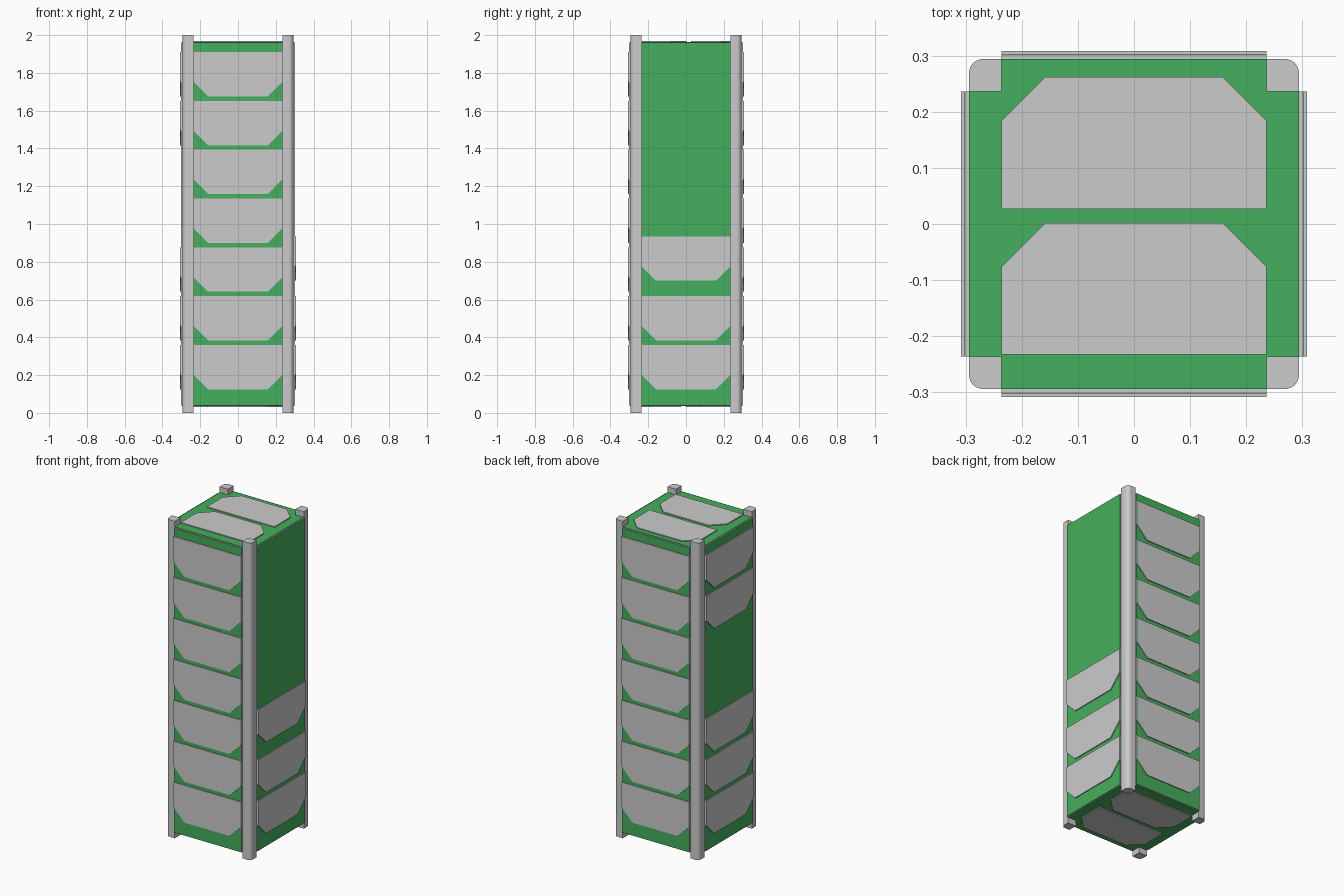
import bpy, bmesh, math
from mathutils import Matrix

if "Cube" in bpy.data.objects:
    bpy.data.objects.remove(bpy.data.objects["Cube"])

green = bpy.data.materials.new("green_board")
green.diffuse_color = (0.06, 0.43, 0.11, 1)
green.use_nodes = True
green.node_tree.nodes["Principled BSDF"].inputs["Base Color"].default_value = green.diffuse_color

A, B, H = 0.236, 0.294, 2.0      # rail inner edge, rail outer edge, height
Z0, Z1 = 0.04, 1.96              # board extent


def prism(name, pts, d0, d1, matrix, mat=None):
    """Extrude a 2D outline from depth d0 to d1, then place it."""
    bm = bmesh.new()
    face = bm.faces.new([bm.verts.new((x, y, d0)) for x, y in pts])
    ext = bmesh.ops.extrude_face_region(bm, geom=[face])
    for v in ext["geom"]:
        if isinstance(v, bmesh.types.BMVert):
            v.co.z = d1
    bmesh.ops.recalc_face_normals(bm, faces=bm.faces)
    me = bpy.data.meshes.new(name)
    bm.to_mesh(me)
    bm.free()
    me.transform(matrix)
    if mat:
        me.materials.append(mat)
    ob = bpy.data.objects.new(name, me)
    bpy.context.collection.objects.link(ob)
    return ob


def rect(x0, x1, y0, y1):
    return [(x0, y0), (x1, y0), (x1, y1), (x0, y1)]


def cell(top, flip=1):
    """Solar cell outline with two clipped corners on the far side."""
    h, c = 0.235 * flip, 0.078 * flip
    return [(-A, top), (A, top), (A, top - h + c), (A - 0.078, top - h),
            (-A + 0.078, top - h), (-A, top - h + c)]


# Corner rails, rounded on the outer edge
r = 0.025
for i in range(4):
    arc = [(B - r + r * math.cos(t * math.pi / 16), B - r + r * math.sin(t * math.pi / 16))
           for t in range(9)]
    rail = prism("corner_rail", [(A, A), (B, A)] + arc + [(A, B)], 0, H,
                 Matrix.Rotation(i * math.pi / 2, 4, 'Z'))
    bpy.ops.object.select_all(action='DESELECT')
    rail.select_set(True)
    bpy.context.view_layer.objects.active = rail
    bpy.ops.object.shade_smooth_by_angle(angle=math.radians(30))

# Side boards with solar cells
rows = [0.36 + 0.2583 * i for i in range(7)]
sides = [("front", 0, rows), ("right", 1, rows[:2] + [0.935]),
         ("back", 2, rows), ("left", 3, rows[:3] + rows[5:])]
for side, turn, tops in sides:
    m = Matrix.Rotation(turn * math.pi / 2, 4, 'Z') @ Matrix.Rotation(math.pi / 2, 4, 'X')
    prism(side + "_board", rect(-A, A, Z0, Z1), B, 0.3005, m)
    prism(side + "_board_face", rect(-A, A, Z0, Z1), 0.3005, 0.302, m, green)
    for z in tops:
        prism(side + "_solar_cell", cell(z), 0.302, 0.308, m)

# Cross-shaped end boards with two cells each
cross = [(-A, -B), (A, -B), (A, -A), (B, -A), (B, A), (A, A),
         (A, B), (-A, B), (-A, A), (-B, A), (-B, -A), (-A, -A)]
mid = Matrix.Translation((0, 0, H / 2))
for end, m in (("top", mid), ("bottom", mid @ Matrix.Rotation(math.pi, 4, 'X'))):
    prism(end + "_board", cross, 0.952, 0.9625, m)
    prism(end + "_board_face", cross, 0.9625, 0.964, m, green)
    for y in (-0.233, 0.027):
        prism(end + "_solar_cell", cell(y, -1), 0.964, 0.970, m)
